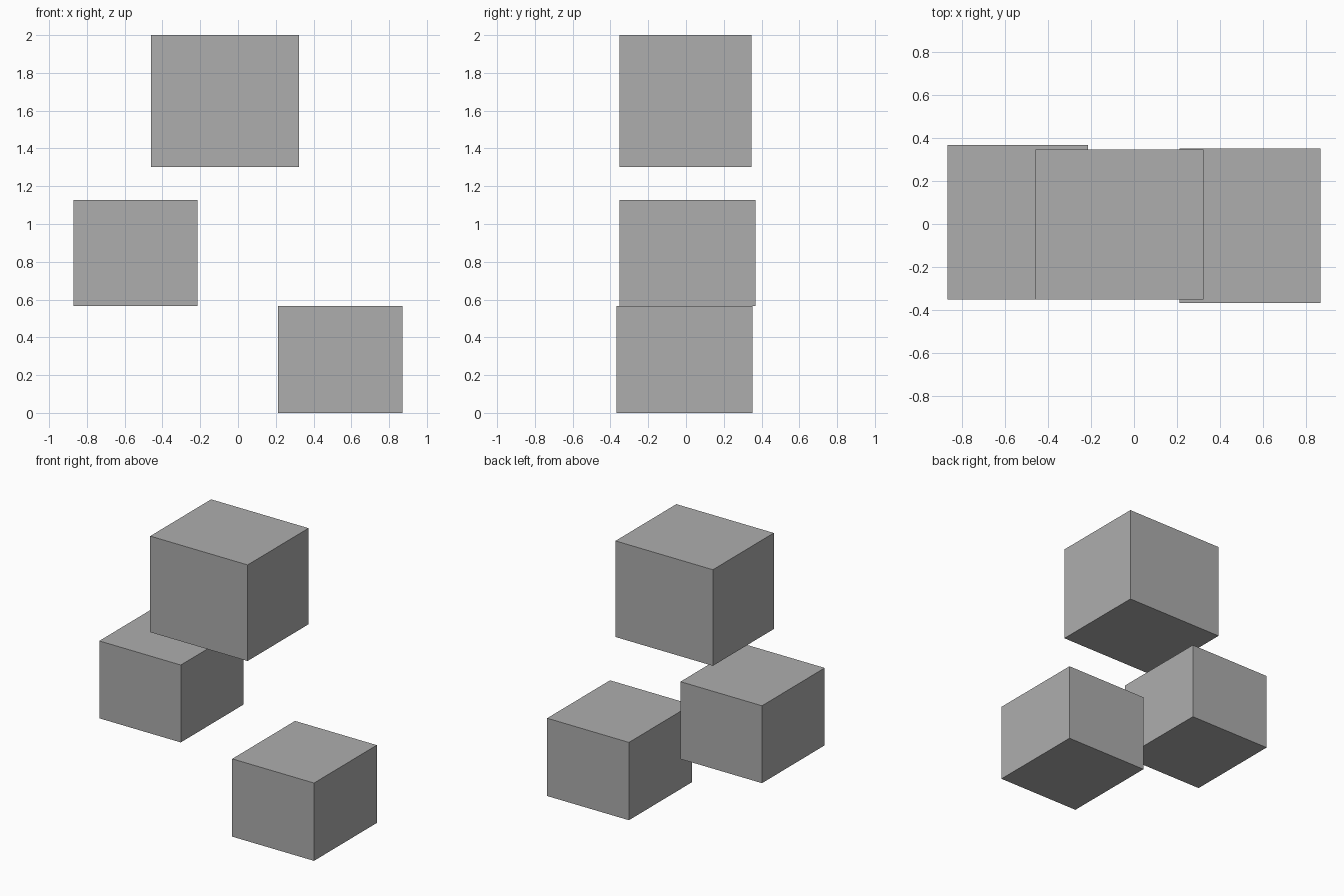
import bpy
from mathutils import Vector

cube = bpy.data.objects.get("Cube")
if cube:
    bpy.data.objects.remove(cube, do_unlink=True)

# One plain mid-grey material
GREY = (0.423, 0.423, 0.423, 1.0)
grey = bpy.data.materials.new("plain_grey")
grey.use_nodes = True
grey.diffuse_color = GREY
bsdf = next(n for n in grey.node_tree.nodes if n.type == 'BSDF_PRINCIPLED')
bsdf.inputs["Base Color"].default_value = GREY


def box(name, low, high):
    """Flat-faced box between two opposite corners."""
    low, high = Vector(low), Vector(high)
    bpy.ops.mesh.primitive_cube_add(size=1, location=(low + high) / 2)
    ob = bpy.context.object
    ob.name = ob.data.name = name
    ob.scale = high - low
    bpy.ops.object.transform_apply(location=False, rotation=False, scale=True)
    ob.data.materials.append(grey)
    return ob


# Three separate floating blocks
box("upper_block", (-0.46, -0.352, 1.301), (0.324, 0.348, 2.0))
box("middle_block", (-0.87, -0.352, 0.565), (-0.214, 0.369, 1.128))
box("lower_block", (0.212, -0.369, 0.0), (0.87, 0.353, 0.566))
